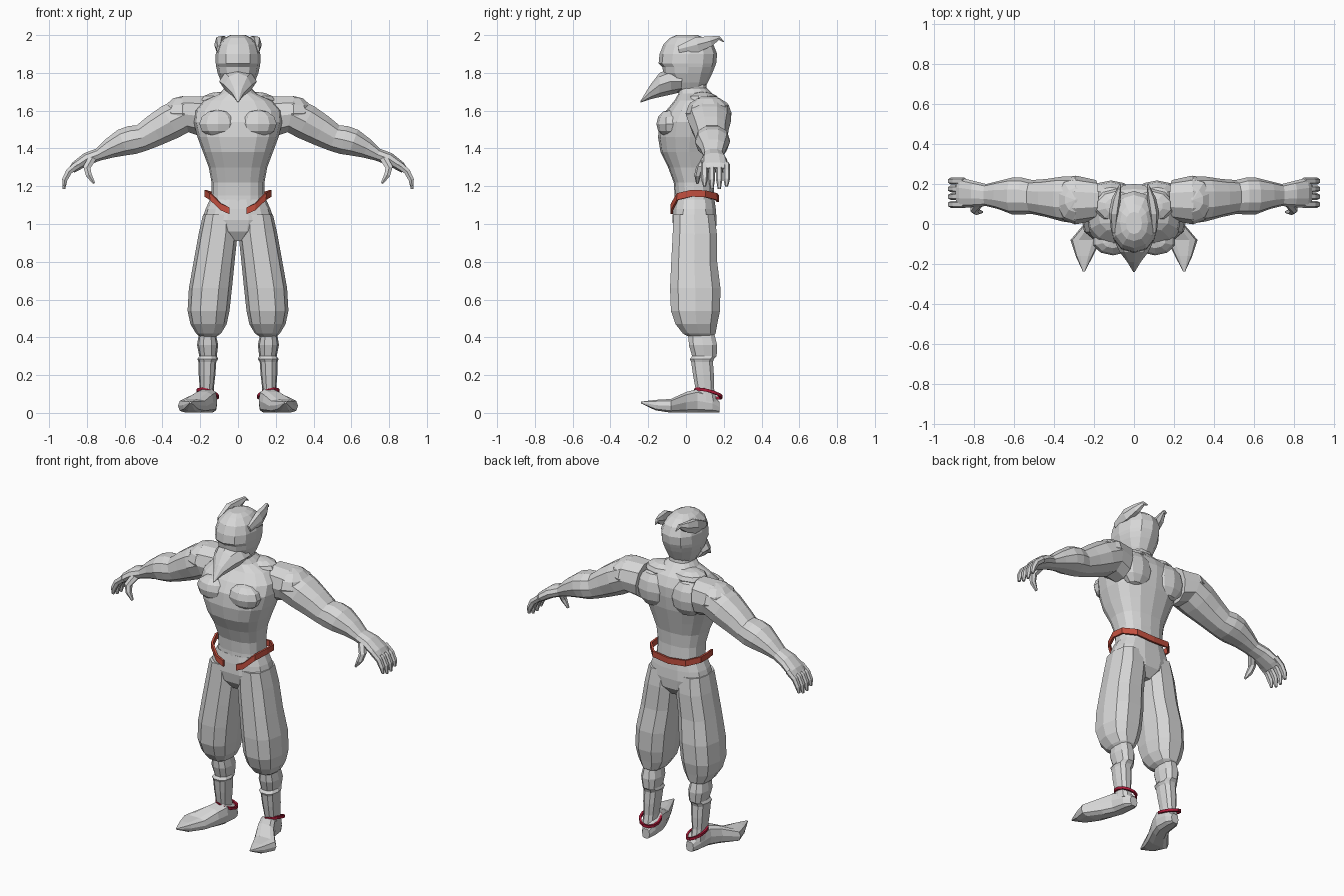
import bpy, bmesh, math
from mathutils import Vector


def material(name, rgb):
    m = bpy.data.materials.new(name)
    m.diffuse_color = (*rgb, 1)
    return m


GREY = material("light grey", (0.68, 0.68, 0.68))
RED = material("belt red", (0.55, 0.08, 0.05))
CRIMSON = material("ankle crimson", (0.42, 0.01, 0.04))


def finish(name, bm, mat, mirror):
    bmesh.ops.recalc_face_normals(bm, faces=bm.faces[:])
    me = bpy.data.meshes.new(name)
    bm.to_mesh(me)
    bm.free()
    me.materials.append(mat)
    ob = bpy.data.objects.new(name, me)
    bpy.context.collection.objects.link(ob)
    if mirror:
        ob.modifiers.new("mirror", "MIRROR")
    return ob


def loft(name, rings, mat=GREY, mirror=False):
    bm = bmesh.new()
    loops = [[bm.verts.new(p) for p in r] for r in rings]
    n = len(loops[0])
    for a, b in zip(loops, loops[1:]):
        for i in range(n):
            j = (i + 1) % n
            bm.faces.new((a[i], a[j], b[j], b[i]))
    bm.faces.new(loops[0])
    bm.faces.new(loops[-1])
    return finish(name, bm, mat, mirror)


def circle(n, p):
    """Unit superellipse; p below 1 is boxier, above 1 more diamond-like."""
    pts = []
    for i in range(n):
        a = 2 * math.pi * i / n
        c, s = math.cos(a), math.sin(a)
        pts.append((math.copysign(abs(c) ** p, c), math.copysign(abs(s) ** p, s)))
    return pts


def bands(name, axis, rows, n=12, p=0.8, mirror=False):
    """Rows are (position, x min, x max, other min, other max) along z or y."""
    rings = []
    for t, a0, a1, b0, b1 in rows:
        ring = []
        for c, s in circle(n, p):
            a = (a0 + a1) / 2 + c * (a1 - a0) / 2
            b = (b0 + b1) / 2 + s * (b1 - b0) / 2
            ring.append((a, b, t) if axis == "z" else (a, t, b))
        rings.append(ring)
    return loft(name, rings, mirror=mirror)


def tube(name, pts, side, n=8):
    """Points are (x, y, z, radius along side, radius across)."""
    cs = [Vector(q[:3]) for q in pts]
    side = Vector(side)
    rings = []
    for i, q in enumerate(pts):
        t = (cs[min(i + 1, len(cs) - 1)] - cs[max(i - 1, 0)]).normalized()
        up = t.cross(side).normalized()
        rings.append([cs[i] + side * q[3] * c + up * q[4] * s for c, s in circle(n, 0.9)])
    return loft(name, rings, mirror=True)


def blob(name, centre, radii, u=10, v=6):
    bm = bmesh.new()
    bmesh.ops.create_uvsphere(bm, u_segments=u, v_segments=v, radius=1)
    for w in bm.verts:
        w.co = Vector([c + r * k for c, r, k in zip(centre, radii, w.co)])
    return finish(name, bm, GREY, True)


def strip(name, pts, height, mat, closed=False):
    bm = bmesh.new()
    lo = [bm.verts.new((x, y, z - height / 2)) for x, y, z in pts]
    hi = [bm.verts.new((x, y, z + height / 2)) for x, y, z in pts]
    for i in range(len(pts) if closed else len(pts) - 1):
        j = (i + 1) % len(pts)
        bm.faces.new((lo[i], lo[j], hi[j], hi[i]))
    ob = finish(name, bm, mat, True)
    sol = ob.modifiers.new("thickness", "SOLIDIFY")
    sol.thickness = 0.012
    sol.offset = 0


def sym(rows):
    return [(t, -w, w, b0, b1) for t, w, b0, b1 in rows]


# Torso and neck
bands("torso", "z", sym([
    (1.06, .15, -.065, .15), (1.15, .14, -.06, .15), (1.22, .14, -.065, .145),
    (1.30, .155, -.095, .15), (1.38, .185, -.135, .17), (1.46, .215, -.148, .19),
    (1.54, .235, -.14, .20), (1.60, .23, -.105, .20), (1.655, .18, -.06, .175),
    (1.69, .10, -.04, .14), (1.72, .07, -.04, .11), (1.78, .065, -.05, .10)]), n=16)
blob("chest_muscle", (.105, -.085, 1.53), (.105, .072, .075))
blob("back_muscle", (.115, .15, 1.55), (.11, .068, .11))
blob("neck_muscle", (.09, .09, 1.655), (.11, .085, .045))
blob("shoulder_muscle", (.295, .12, 1.585), (.105, .122, .092))

# Head, beak and ears
bands("head", "z", sym([
    (1.70, .06, -.05, .09), (1.75, .088, -.08, .115), (1.80, .108, -.12, .14),
    (1.83, .115, -.125, .152), (1.85, .118, -.145, .16), (1.90, .118, -.14, .165),
    (1.95, .103, -.12, .145), (1.985, .07, -.085, .10), (2.0, .04, -.05, .06)]), p=0.9)
bands("beak", "y", sym([
    (-.24, .004, 1.643, 1.652), (-.19, .034, 1.66, 1.735), (-.14, .072, 1.672, 1.80),
    (-.08, .10, 1.685, 1.825), (-.02, .10, 1.70, 1.81)]), n=8, p=1.1)
tube("ear", [
    (.102, -.04, 1.925, .012, .02), (.10, .06, 1.95, .026, .045),
    (.088, .13, 1.968, .022, .03), (.075, .175, 1.985, .011, .012),
    (.07, .20, 1.965, .003, .003)], (1, 0, 0), n=6)

# Arms with hands
tube("arm", [
    (.19, .12, 1.57, .10, .11), (.28, .12, 1.58, .12, .10), (.36, .125, 1.54, .112, .098),
    (.44, .13, 1.495, .095, .088), (.51, .135, 1.455, .085, .075),
    (.56, .14, 1.445, .092, .08), (.61, .14, 1.432, .092, .075),
    (.68, .145, 1.40, .07, .055), (.74, .145, 1.367, .055, .035),
    (.80, .15, 1.345, .065, .035), (.86, .155, 1.305, .075, .028),
    (.88, .155, 1.285, .07, .02)], (0, 1, 0), n=10)
for k in range(4):
    y = .098 + .039 * k
    tip = 1.20 if k in (0, 3) else 1.185
    tube(f"finger_{k + 1}", [
        (.85, y, 1.315, .018, .02), (.895, y, 1.278, .018, .019),
        (.917, y, 1.235, .017, .016), (.922, y, tip, .008, .008)], (0, 1, 0), n=6)
tube("thumb", [
    (.77, .11, 1.352, .025, .025), (.80, .075, 1.30, .022, .022),
    (.79, .062, 1.26, .018, .018), (.762, .06, 1.215, .007, .007)], (0, 1, 0), n=6)

# Baggy trousers
bands("trouser_hips", "z", sym([
    (.91, .05, -.03, .12), (.96, .15, -.065, .16), (1.02, .19, -.075, .165),
    (1.08, .172, -.07, .16), (1.13, .148, -.062, .153)]), n=14)
bands("trouser_leg", "z", [
    (1.05, .01, .185, -.07, .155), (.95, .002, .208, -.075, .168),
    (.80, .018, .235, -.083, .17), (.66, .032, .26, -.09, .188),
    (.54, .045, .267, -.085, .185), (.47, .06, .252, -.06, .17),
    (.42, .09, .222, -.02, .16), (.40, .12, .20, .02, .14)], n=10, mirror=True)

# Lower legs and pointed shoes
bands("lower_leg", "z", [
    (.43, .12, .205, .01, .15), (.36, .105, .217, .012, .168), (.30, .112, .205, .03, .165),
    (.285, .105, .215, .018, .15), (.27, .115, .21, .025, .145), (.20, .12, .208, .035, .15),
    (.13, .128, .203, .048, .15), (.06, .125, .205, .05, .165)], n=10, mirror=True)
bands("shoe", "y", [
    (.178, .125, .175, .0, .06), (.14, .11, .20, 0, .10), (.06, .11, .215, 0, .128),
    (.0, .13, .25, 0, .112), (-.08, .165, .318, 0, .075), (-.16, .205, .292, .012, .07),
    (-.238, .246, .256, .05, .06)], n=10, p=0.65, mirror=True)

# Red belt, open at the front
strip("belt", [
    (.045, -.076, 1.07), (.09, -.075, 1.09), (.145, -.045, 1.145), (.172, .03, 1.163),
    (.168, .10, 1.16), (.11, .16, 1.145), (0, .168, 1.135)], .036, RED)

# Tilted ankle bands
ankle = []
for i in range(12):
    a = 2 * math.pi * i / 12
    c, s = math.cos(a), math.sin(a)
    ankle.append((.16 + .053 * c, .118 + .07 * s, .102 + .016 * c - .018 * s))
strip("ankle_band", ankle, .016, CRIMSON, closed=True)
